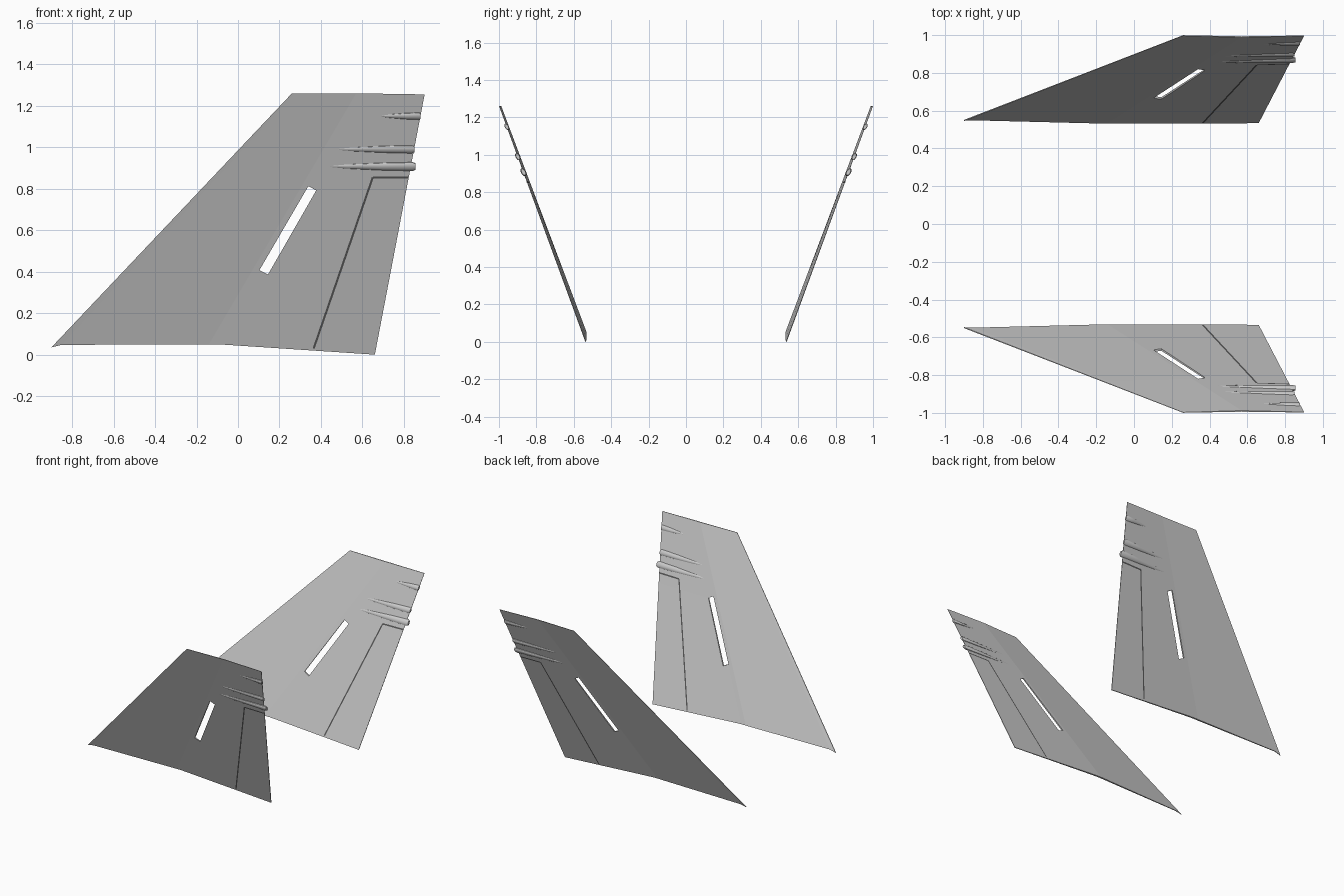
import bpy, bmesh, math
from mathutils import Vector

cube = bpy.data.objects.get("Cube")
if cube:
    bpy.data.objects.remove(cube)


def material(name, value):
    mat = bpy.data.materials.new(name)
    mat.use_nodes = True
    colour = (value, value, value, 1)
    mat.diffuse_color = colour
    mat.node_tree.nodes["Principled BSDF"].inputs["Base Color"].default_value = colour
    return mat


GREY = material("light grey", 0.6)
DARK = material("dark groove grey", 0.1)

# Fin outline: root and tip ends of each spanwise line, in x and z
LEADING = (Vector((-0.9, 0.035)), Vector((0.26, 1.26)))
STRIP = (Vector((-0.85, 0.047)), Vector((0.275, 1.26)))
RIDGE = (Vector((-0.14, 0.05)), Vector((0.57, 1.26)))
SLOT_FRONT = (Vector((-0.105, 0.05)), Vector((0.6, 1.26)))
SLOT_BACK = (Vector((-0.05, 0.047)), Vector((0.645, 1.259)))
TRAILING = (Vector((0.66, 0.0)), Vector((0.9, 1.255)))
COLUMNS = (LEADING, STRIP, RIDGE, SLOT_FRONT, SLOT_BACK, TRAILING)
ROWS = (0, 0.295, 0.63, 1)


def line_x(line, z):
    a, b = line
    return a.x + (b.x - a.x) * (z - a.y) / (b.y - a.y)


def bulge(x, z):
    """0 at the leading and trailing edges, 1 on the ridge."""
    ridge = line_x(RIDGE, z)
    edge = line_x(LEADING if x < ridge else TRAILING, z)
    t = max(0, min(1, (x - edge) / (ridge - edge)))
    return t ** 0.8 if x < ridge else t


def surface_y(x, z, side=0):
    """Canted, cambered skin; side is -1 inner, 1 outer, 0 middle."""
    b = bulge(x, z)
    taper = 1 - 0.55 * z / 1.26
    thick = (0.0025 + 0.0045 * b) * taper
    return 0.536 + 0.367 * z - 0.017 * taper * b + side * thick


def make_object(name, bm, mirror, mats):
    if mirror:
        bmesh.ops.scale(bm, vec=(1, -1, 1), verts=bm.verts)
    bmesh.ops.recalc_face_normals(bm, faces=bm.faces)
    mesh = bpy.data.meshes.new(name)
    bm.to_mesh(mesh)
    bm.free()
    for mat in mats:
        mesh.materials.append(mat)
    obj = bpy.data.objects.new(name, mesh)
    bpy.context.collection.objects.link(obj)
    return obj


def add_fin(prefix, mirror):
    # Two skins on one grid, leaving out the slot cell, closed along every rim
    bm = bmesh.new()
    skins = []
    for side in (-1, 1):
        grid = []
        for i, f in enumerate(ROWS):
            row = []
            for col in COLUMNS:
                g = f - 0.015 if col is SLOT_BACK and i in (1, 2) else f
                p = col[0].lerp(col[1], g)
                row.append(bm.verts.new((p.x, surface_y(p.x, p.y, side), p.y)))
            grid.append(row)
        skins.append(grid)
    pairs = {a: b for ra, rb in zip(*skins) for a, b in zip(ra, rb)}
    for grid in skins:
        for i in range(len(ROWS) - 1):
            for j in range(len(COLUMNS) - 1):
                if (i, j) != (1, 3):
                    bm.faces.new((grid[i][j], grid[i][j + 1],
                                  grid[i + 1][j + 1], grid[i + 1][j]))
    for edge in [e for e in bm.edges if e.is_boundary and e.verts[0] in pairs]:
        a, b = edge.verts
        bm.faces.new((a, b, pairs[b], pairs[a]))
    make_object(prefix + "_fin", bm, mirror, [GREY])


def add_rudder_line(prefix, mirror):
    # Thin plates tracing the rudder gap on both skins
    bm = bmesh.new()
    path = [Vector((0.365, 0.03)), Vector((0.65, 0.855)), Vector((0.82, 0.855))]
    for side in (-1, 1):
        for a, b in zip(path, path[1:]):
            d = (b - a).normalized() * 0.005
            n = Vector((-d.y, d.x))
            steps = 6
            for k in range(steps):
                p, q = a.lerp(b, k / steps), a.lerp(b, (k + 1) / steps)
                corners = [p - n, q - n, q + n, p + n]
                bm.faces.new([bm.verts.new((c.x, surface_y(c.x, c.y, side)
                                            + side * 0.0012, c.y)) for c in corners])
    bmesh.ops.remove_doubles(bm, verts=bm.verts, dist=0.0001)
    make_object(prefix + "_rudder_line", bm, mirror, [DARK])


def add_pod(name, mirror, x0, x1, z, radius):
    # Streamlined fairing, pointed in front and blunt behind
    bm = bmesh.new()
    sides = 12
    rings = []
    for t, r in ((0, 0.08), (0.3, 0.5), (0.65, 0.85), (0.97, 1), (1, 0.75)):
        x = x0 + (x1 - x0) * t
        ring = []
        for k in range(sides):
            a = math.tau * k / sides
            h = radius * r * math.sin(a)
            y = surface_y(x, z) + 0.367 * h + 0.65 * radius * r * math.cos(a)
            ring.append(bm.verts.new((x, y, z + h)))
        rings.append(ring)
    for r0, r1 in zip(rings, rings[1:]):
        for k in range(sides):
            m = (k + 1) % sides
            bm.faces.new((r0[k], r0[m], r1[m], r1[k]))
    bm.faces.new(rings[0])
    bm.faces.new(rings[-1])
    obj = make_object(name, bm, mirror, [GREY])
    bpy.ops.object.select_all(action='DESELECT')
    obj.select_set(True)
    bpy.context.view_layer.objects.active = obj
    bpy.ops.object.shade_smooth_by_angle(angle=math.radians(35))


for prefix, mirror in (("front", True), ("back", False)):
    add_fin(prefix, mirror)
    add_rudder_line(prefix, mirror)
    add_pod(prefix + "_lower_pod", mirror, 0.38, 0.855, 0.907, 0.022)
    add_pod(prefix + "_middle_pod", mirror, 0.42, 0.85, 0.99, 0.02)
    add_pod(prefix + "_upper_pod", mirror, 0.67, 0.88, 1.15, 0.018)
